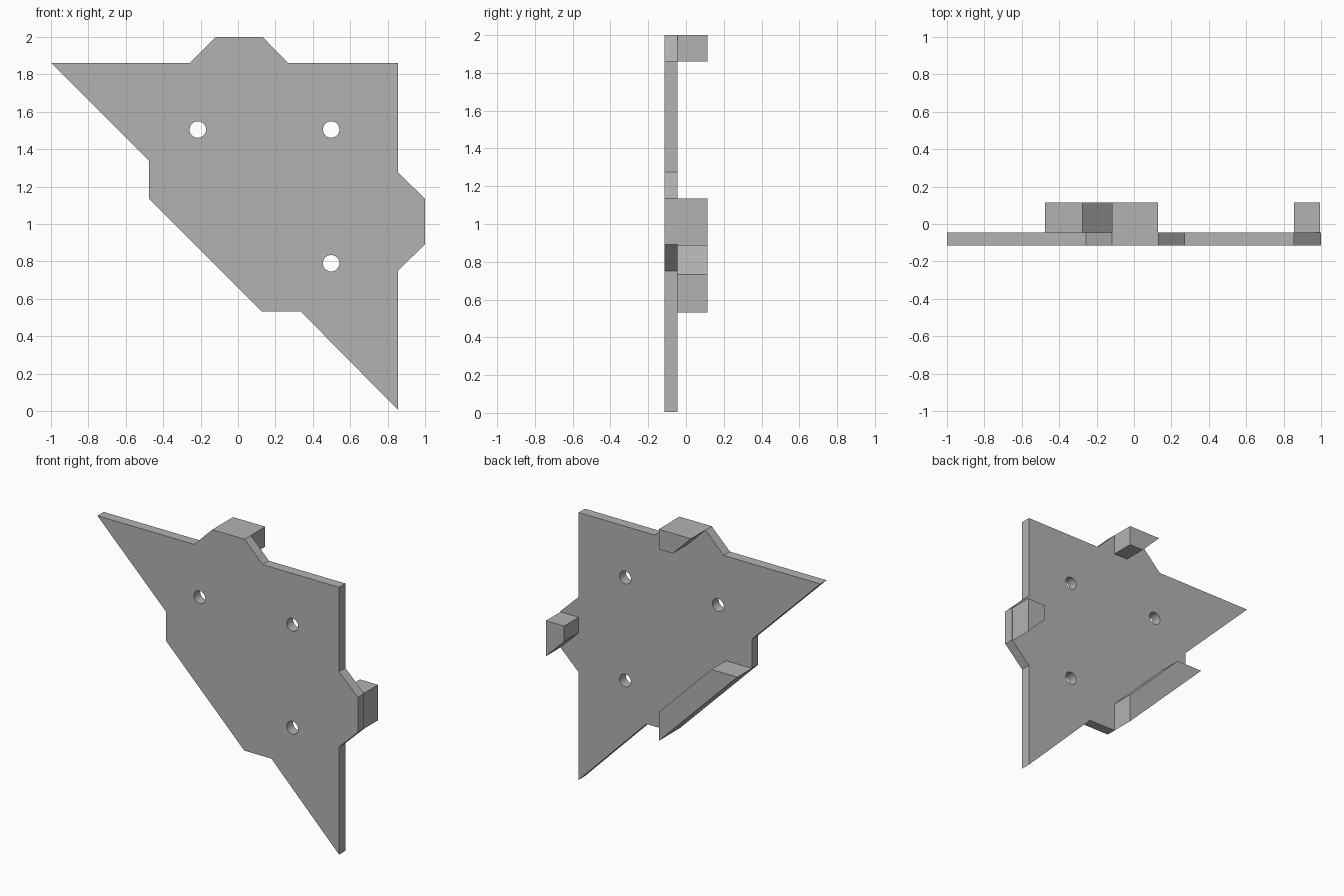
import bpy
import bmesh
from math import radians
from mathutils import Matrix

cube = bpy.data.objects.get("Cube")
if cube:
    bpy.data.objects.remove(cube, do_unlink=True)

FRONT, BACK, TAB_END = -0.114, -0.045, 0.114
CORNER_X, CORNER_Z = 0.856, 1.861

grey = bpy.data.materials.new("plain grey")
grey.use_nodes = True
colour = (0.45, 0.45, 0.45, 1)
grey.diffuse_color = colour
grey.node_tree.nodes["Principled BSDF"].inputs["Base Color"].default_value = colour


def finish(name, bm):
    bmesh.ops.recalc_face_normals(bm, faces=bm.faces)
    mesh = bpy.data.meshes.new(name)
    bm.to_mesh(mesh)
    bm.free()
    mesh.materials.append(grey)
    ob = bpy.data.objects.new(name, mesh)
    bpy.context.collection.objects.link(ob)
    return ob


def prism(name, outline, y0, y1):
    """Extrude an x-z outline along y."""
    bm = bmesh.new()
    face = bm.faces.new([bm.verts.new((x, y0, z)) for x, z in outline])
    ext = bmesh.ops.extrude_face_region(bm, geom=[face])
    moved = [v for v in ext["geom"] if isinstance(v, bmesh.types.BMVert)]
    bmesh.ops.translate(bm, verts=moved, vec=(0, y1 - y0, 0))
    return finish(name, bm)


def swap(points):
    """Mirror points across the diagonal through the square corner."""
    return [(CORNER_X - CORNER_Z + z, CORNER_Z - CORNER_X + x) for x, z in points]


# Triangular plate with a bump on each edge
top_bump = [(-0.257, CORNER_Z), (-0.118, 2), (0.131, 2), (0.269, CORNER_Z)]
side_bump = [(CORNER_X, 1.275), (1, 1.135), (1, 0.891), (CORNER_X, 0.752)]
long_bump = [(0.336, 0.532), (0.128, 0.532), (-0.475, 1.135), (-0.475, 1.338)]
outline = ([(-1, CORNER_Z)] + top_bump + [(CORNER_X, CORNER_Z)] + side_bump
           + [(CORNER_X, 0.005)] + long_bump)
plate = prism("plate", outline, FRONT, BACK)

# Three round screw holes
bm = bmesh.new()
for x, z in [(-0.215, 1.505), (0.498, 1.505), (0.498, 0.79)]:
    bmesh.ops.create_cone(
        bm, cap_ends=True, segments=32, radius1=0.044, radius2=0.044, depth=0.5,
        matrix=Matrix.Translation((x, 0, z)) @ Matrix.Rotation(radians(90), 4, "X"))
cutter = finish("hole_cutter", bm)
cutter.hide_render = True
cut = plate.modifiers.new("holes", "BOOLEAN")
cut.operation = "DIFFERENCE"
cut.solver = "EXACT"
cut.object = cutter
bpy.context.view_layer.objects.active = plate
plate.select_set(True)
bpy.ops.object.modifier_apply(modifier=cut.name)
bpy.data.objects.remove(cutter, do_unlink=True)
bpy.ops.object.shade_smooth_by_angle(angle=radians(30))

# Rear tabs: two small hooks and one long rail, all with 45 degree cuts
top_tab = [(0.129, 2), (-0.118, 2), (0.021, CORNER_Z), (0.129, CORNER_Z)]
prism("top_tab", top_tab, BACK, TAB_END)
prism("side_tab", swap(top_tab), BACK, TAB_END)
prism("long_edge_tab", [(-0.475, 1.135), (-0.275, 1.135), (0.128, 0.732), (0.128, 0.532)],
      BACK, TAB_END)
